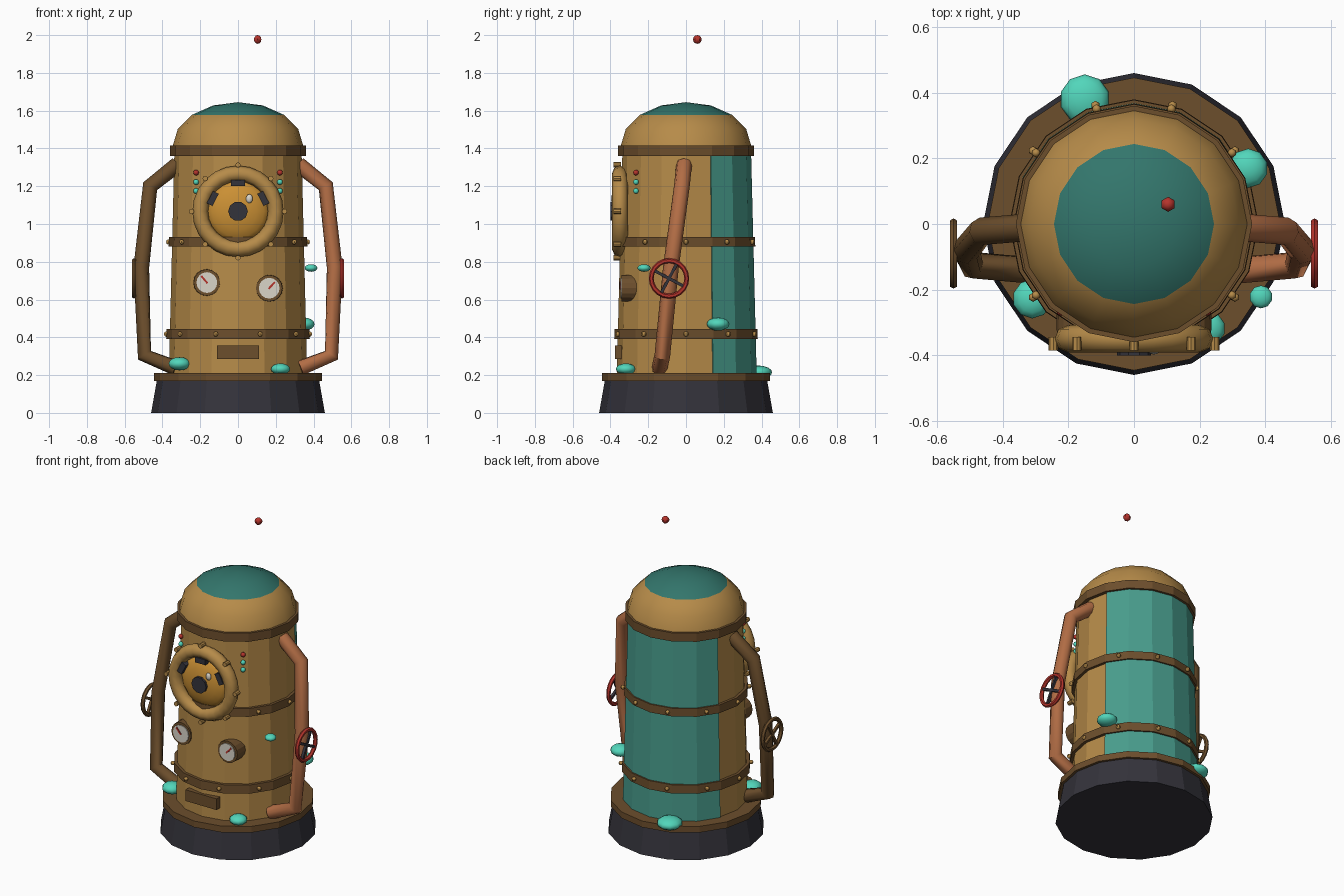
import bpy, bmesh, math
from mathutils import Matrix

if "Cube" in bpy.data.objects:
    bpy.data.objects.remove(bpy.data.objects["Cube"])

SIDES = 16


def paint(name, hex_code):
    rgb = [int(hex_code[i:i + 2], 16) / 255 for i in (0, 2, 4)]
    m = bpy.data.materials.new(name)
    m.diffuse_color = [((c + 0.055) / 1.055) ** 2.4 if c > 0.04 else c / 12.92 for c in rgb] + [1]
    m.use_nodes = True
    m.node_tree.nodes["Principled BSDF"].inputs["Base Color"].default_value = m.diffuse_color
    return m


BRASS = paint("brass", "B68B49")
BROWN = paint("brown bronze", "6C4E2C")
DARK = paint("dark iron", "34333B")
PANEL = paint("teal panel", "489C8C")
DOME = paint("deep teal", "33766C")
SLIME = paint("turquoise", "52D6BB")
RED = paint("red", "B5342C")
COPPER = paint("copper", "B26D45")
AMBER = paint("amber", "CB9034")
WHITE = paint("off white", "DAD5C9")


def finish(name, bm, mats, loc=(0, 0, 0), rot=(0, 0, 0), smooth=False):
    bmesh.ops.remove_doubles(bm, verts=bm.verts, dist=1e-5)
    bmesh.ops.recalc_face_normals(bm, faces=bm.faces)
    me = bpy.data.meshes.new(name)
    bm.to_mesh(me)
    bm.free()
    for m in mats:
        me.materials.append(m)
    ob = bpy.data.objects.new(name, me)
    ob.location, ob.rotation_euler = loc, rot
    bpy.context.collection.objects.link(ob)
    if smooth:
        bpy.ops.object.select_all(action='DESELECT')
        ob.select_set(True)
        bpy.context.view_layer.objects.active = ob
        bpy.ops.object.shade_smooth_by_angle(angle=math.radians(50))
    return ob


def lathe(name, profile, mat, loc=(0, 0, 0), rot=(0, 0, 0), sides=SIDES,
          first=0, count=None, loop=False, smooth=False):
    """Spin (radius, height) points about local z, fully or over some sides."""
    bm = bmesh.new()
    steps = sides if count is None else count
    rings = []
    for i in range(steps + 1):
        a = 2 * math.pi * (first + i) / sides
        rings.append([bm.verts.new((r * math.cos(a), r * math.sin(a), z)) for r, z in profile])
    n = len(profile)
    for a, b in zip(rings, rings[1:]):
        for j in range(n if loop else n - 1):
            k = (j + 1) % n
            quad = [a[j], b[j], b[k], a[k]]
            if profile[j][0] == 0:
                quad = [a[j], b[k], a[k]]
            elif profile[k][0] == 0:
                quad = [a[j], b[j], a[k]]
            bm.faces.new(quad)
    if count is not None:
        bm.faces.new(rings[0])
        bm.faces.new(rings[-1])
    return finish(name, bm, [mat], loc, rot, smooth)


def drum(name, r0, r1, z0, z1, mat, **kw):
    return lathe(name, [(0, z0), (r0, z0), (r1, z1), (0, z1)], mat, **kw)


def torus(name, major, minor, mat, loc, rot, sides=24, cuts=8):
    prof = [(major + minor * math.cos(2 * math.pi * i / cuts),
             minor * math.sin(2 * math.pi * i / cuts)) for i in range(cuts)]
    return lathe(name, prof, mat, loc, rot, sides, loop=True, smooth=True)


def ball(name, loc, size, mat, seg=8, rings=6):
    bm = bmesh.new()
    bmesh.ops.create_uvsphere(bm, u_segments=seg, v_segments=rings, radius=1)
    bmesh.ops.scale(bm, vec=size, verts=bm.verts)
    return finish(name, bm, [mat], loc, smooth=True)


def box(name, size, loc, mat, rot=(0, 0, 0)):
    bm = bmesh.new()
    bmesh.ops.create_cube(bm, size=1)
    bmesh.ops.scale(bm, vec=size, verts=bm.verts)
    return finish(name, bm, [mat], loc, rot)


FRONT = (math.pi / 2, 0, 0)      # local z points to -y
SIDE = (0, math.pi / 2, 0)       # local z points to +x

# Base, flange and tapered boiler body
drum("base", 0.46, 0.43, 0, 0.17, DARK)
drum("base_flange", 0.446, 0.446, 0.17, 0.21, BROWN)
drum("body", 0.366, 0.337, 0.21, 1.37, BRASS)
lathe("back_panel", [(0.35, 0.21), (0.374, 0.21), (0.345, 1.365), (0.32, 1.365)],
      PANEL, first=1, count=6, loop=True)

# Bands with rivets
drum("lower_band", 0.38, 0.378, 0.39, 0.445, BROWN)
drum("middle_band", 0.367, 0.365, 0.88, 0.932, BROWN)
drum("top_band", 0.36, 0.36, 1.36, 1.415, BROWN)
for label, r, z in (("lower", 0.38, 0.417), ("middle", 0.369, 0.905)):
    for i in range(10):
        a = math.radians(36 * i)
        ball(label + "_rivet", (r * math.cos(a), r * math.sin(a), z), (0.014,) * 3, BRASS, 6, 4)

# Domed lid with a teal cap
lid = lathe("lid", [(0.345 * math.cos(t * math.pi / 8), 1.415 + 0.23 * math.sin(t * math.pi / 8))
                    for t in range(4)] + [(0, 1.645)], BRASS, smooth=True)
lid.data.materials.append(DOME)
for p in lid.data.polygons:
    p.material_index = 1 if p.center.z > 1.58 else 0

# Floating bead above the lid
ball("bead", (0.104, 0.06, 1.977), (0.023,) * 3, RED, 6, 6)

# Porthole: ring, bolts, amber glass, pupil and shutters
CZ = 1.067
torus("porthole_ring", 0.2, 0.042, BRASS, (0, -0.35, CZ), FRONT)
for i in range(8):
    a = math.pi * i / 4
    drum("porthole_bolt", 0.014, 0.014, -0.02, 0.02, BRASS, sides=8, rot=FRONT,
         loc=(0.246 * math.cos(a), -0.365, CZ + 0.246 * math.sin(a)))
lathe("porthole_glass", [(0.17 * math.cos(t * math.pi / 10), 0.07 * math.sin(t * math.pi / 10))
                         for t in range(5)] + [(0, 0.07)],
      AMBER, (0, -0.318, CZ), FRONT, smooth=True)
drum("pupil", 0.052, 0.052, 0, 0.04, DARK, sides=10, loc=(0, -0.36, CZ), rot=FRONT)
for deg in (27, 90, 153):
    a = math.radians(deg)
    box("shutter", (0.072, 0.05, 0.034),
        (0.15 * math.cos(a), -0.36, CZ + 0.15 * math.sin(a)), DARK, (0, math.pi / 2 - a, 0))
ball("glint", (0.06, -0.386, CZ + 0.067), (0.018, 0.012, 0.024), WHITE)

# Signal lights on both sides of the porthole
for s in (-1, 1):
    for z, mat in ((1.272, RED), (1.222, SLIME), (1.175, SLIME)):
        ball("signal_light", (s * 0.222, -0.265, z), (0.015,) * 3, mat)

# Pressure gauges with needles
for x, z, lean in ((-0.165, 0.69, -0.7), (0.165, 0.66, 0.75)):
    drum("gauge_case", 0.072, 0.07, 0, 0.08, BROWN, loc=(x, -0.262, z), rot=FRONT)
    drum("gauge_face", 0.055, 0.055, 0, 0.008, WHITE, loc=(x, -0.34, z), rot=FRONT)
    box("gauge_needle", (0.01, 0.006, 0.05),
        (x + 0.02 * math.sin(lean), -0.35, z + 0.02 * math.cos(lean)), RED, (0, lean, 0))

# Name plate
box("plate", (0.22, 0.04, 0.072), (0, -0.357, 0.32), BROWN)

# Side pipes with valve wheels
for s, pipe_mat, wheel_mat in ((1, COPPER, RED), (-1, BROWN, BROWN)):
    path = [(0.32, -0.01, 1.315), (0.465, -0.022, 1.2), (0.512, -0.08, 0.77),
            (0.495, -0.125, 0.305), (0.33, -0.14, 0.238)]
    cu = bpy.data.curves.new("side_pipe", 'CURVE')
    cu.dimensions = '3D'
    cu.bevel_depth, cu.bevel_resolution, cu.use_fill_caps = 0.042, 2, True
    sp = cu.splines.new('POLY')
    sp.points.add(len(path) - 1)
    for pt, (x, y, z) in zip(sp.points, path):
        pt.co = (s * x, y, z, 1)
    cu.materials.append(pipe_mat)
    pipe = bpy.data.objects.new("side_pipe", cu)
    bpy.context.collection.objects.link(pipe)
    bpy.ops.object.select_all(action='DESELECT')
    pipe.select_set(True)
    bpy.context.view_layer.objects.active = pipe
    bpy.ops.object.convert(target='MESH')
    bpy.ops.object.shade_smooth_by_angle(angle=math.radians(50))
    torus("valve_wheel", 0.094, 0.013, wheel_mat, (s * 0.55, -0.09, 0.712), SIDE, 20, 6)
    for deg in (-28, 62):
        box("valve_spoke", (0.016, 0.185, 0.016), (s * 0.55, -0.09, 0.712),
            DARK if s > 0 else BROWN, (math.radians(deg), 0, 0))

# Slime blobs clinging to the sides: position, radius, half height
for x, y, z, r, h in ((-0.15, 0.38, 0.215, 0.076, 0.036), (0.348, 0.17, 0.47, 0.06, 0.035),
                      (-0.31, -0.228, 0.26, 0.06, 0.035), (0.225, -0.318, 0.232, 0.053, 0.03),
                      (0.387, -0.222, 0.767, 0.035, 0.02)):
    ball("slime_blob", (x, y, z), (r, r, h), SLIME, 10, 8)
